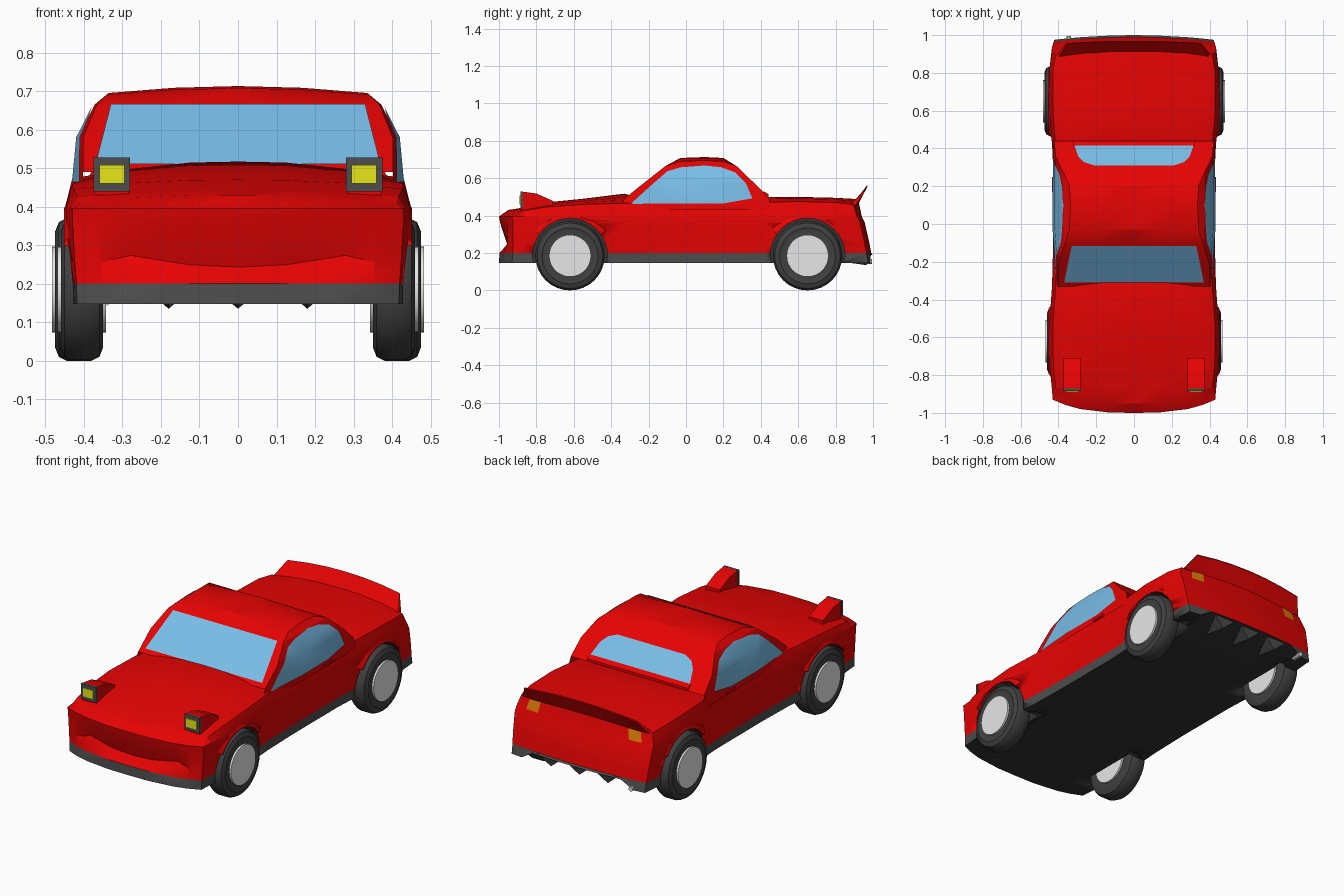
import bpy, bmesh, math
from mathutils import Vector, Matrix

cube = bpy.data.objects.get("Cube")
if cube:
    bpy.data.objects.remove(cube)


def material(name, *rgb):
    m = bpy.data.materials.new(name)
    m.use_nodes = True
    m.diffuse_color = (*rgb, 1)
    m.node_tree.nodes["Principled BSDF"].inputs["Base Color"].default_value = (*rgb, 1)
    return m


RED = material("red_paint", .80, .001, .001)
GLASS = material("blue_glass", .19, .51, .80)
TRIM = material("grey_trim", .075, .075, .075)
TYRE = material("tyre_rubber", .052, .052, .052)
UNDER = material("underbody_black", .032, .032, .032)
SILVER = material("silver_wheel", .80, .80, .80)
YELLOW = material("yellow_lens", .80, .80, .01)
ORANGE = material("orange_lamp", .75, .21, .002)


def finish(bm, name, mats, angle=22, recalc=True):
    bmesh.ops.remove_doubles(bm, verts=bm.verts[:], dist=.0005)
    if recalc:
        bmesh.ops.recalc_face_normals(bm, faces=bm.faces[:])
    me = bpy.data.meshes.new(name)
    bm.to_mesh(me)
    bm.free()
    for m in mats:
        me.materials.append(m)
    ob = bpy.data.objects.new(name, me)
    bpy.context.scene.collection.objects.link(ob)
    bpy.ops.object.select_all(action='DESELECT')
    ob.select_set(True)
    bpy.context.view_layer.objects.active = ob
    bpy.ops.object.shade_smooth_by_angle(angle=math.radians(angle))
    return ob


def face(bm, pts, index=0):
    f = bm.faces.new([bm.verts.new(p) for p in pts])
    f.material_index = index
    return f


def prism(name, profile, x0, x1, mat):
    """Side profile of (y, z) points pulled across from x0 to x1."""
    bm = bmesh.new()
    f = face(bm, [(x0, y, z) for y, z in profile])
    for v in bmesh.ops.extrude_face_region(bm, geom=[f])["geom"]:
        if isinstance(v, bmesh.types.BMVert):
            v.co.x = x1
    return finish(bm, name, [mat])


def box(name, x0, x1, y0, y1, z0, z1, mat):
    return prism(name, [(y0, z0), (y1, z0), (y1, z1), (y0, z1)], x0, x1, mat)


def plate(name, pts, mat, outward, lift=.004):
    """Thin flat panel facing the given direction."""
    bm = bmesh.new()
    f = face(bm, pts)
    f.normal_update()
    if f.normal.dot(Vector(outward)) < 0:
        f.normal_flip()
    n = f.normal.copy()
    for v in f.verts:
        v.co += n * lift
    return finish(bm, name, [mat], recalc=False)


# Body shell: a box grid shaped by stations (y, half width, edge z, centre z)
STATIONS = [(-.94, .43, .41, .43), (-.87, .435, .425, .443), (-.75, .447, .445, .47),
            (-.55, .45, .46, .49), (-.33, .434, .465, .517), (-.1, .428, .455, .46),
            (.3, .428, .455, .46), (.42, .434, .47, .50), (.6, .45, .475, .50),
            (.8, .45, .47, .495), (.92, .435, .46, .488)]
COLS = [-1, -.84, -.66, -.3, 0, .3, .66, .84, 1]
LEVELS = [.147, .2, .255, .365, .395]
WIDTH = [.972, .975, .985, 1, 1, .955]
NOSE = [-1, -.997, -.995, -.995, -1, -.95]
TAIL = [1, .99, .98, .955, .94, .92]
LAST = len(STATIONS) - 1


def pos(u, j, k):
    y, w, edge, mid = STATIONS[j]
    z = LEVELS[k] if k < 5 else mid + (edge - mid) * abs(u) ** 2.5
    if j == 0:
        y = NOSE[k] + .07 * abs(u) ** 3
        if k == 2 and abs(u) < .7:
            y += .04                       # curved air intake recess
            z = .243 + .07 * u * u
    elif j == LAST:
        y = TAIL[k] - .025 * u * u
        if k == 0 and abs(u) < .7:
            z = .192                       # raised tail edge
    return Vector((u * w * WIDTH[k], y, z))


bm = bmesh.new()
for a, b in zip(COLS, COLS[1:]):
    for j in range(LAST):
        for k, idx in ((0, 2), (5, 0)):
            face(bm, [pos(a, j, k), pos(b, j, k), pos(b, j + 1, k), pos(a, j + 1, k)], idx)
    for k in range(5):
        for j in (0, LAST):
            face(bm, [pos(a, j, k), pos(b, j, k), pos(b, j, k + 1), pos(a, j, k + 1)], int(k == 0))
for k in range(5):
    for j in range(LAST):
        for u in (-1, 1):
            face(bm, [pos(u, j, k), pos(u, j + 1, k), pos(u, j + 1, k + 1), pos(u, j, k + 1)], int(k == 0))
body = finish(bm, "body_shell", [RED, TRIM, UNDER])

# Wheel wells cut into the body
AXLES = {"front": (-.62, .405), "rear": (.65, .42)}
WHEEL_Z = .185
for s in (-1, 1):
    for y, x in AXLES.values():
        bm = bmesh.new()
        bmesh.ops.create_cone(bm, cap_ends=True, segments=32, radius1=.2, radius2=.2, depth=.3,
                              matrix=Matrix.Translation((s * .47, y, WHEEL_Z)) @ Matrix.Rotation(math.pi / 2, 4, 'Y'))
        for f in bm.faces:
            f.material_index = 2
        cutter = finish(bm, "well_cutter", [RED, TRIM, UNDER])
        cutter.hide_render = True
        mod = body.modifiers.new("well", 'BOOLEAN')
        mod.operation, mod.solver, mod.object = 'DIFFERENCE', 'EXACT', cutter
        bpy.context.view_layer.objects.active = body
        bpy.ops.object.modifier_apply(modifier=mod.name)
        bpy.data.objects.remove(cutter)

# Cabin: side panels leaning in with height and towards the nose, joined by a roof strip
LEAN = [(.40, .432), (.58, .415), (.665, .372), (.70, .33)]
ROOF = [(-.33, .49), (-.218, .58), (-.11, .665), (-.03, .69), (.1, .695), (.2, .69),
        (.27, .665), (.358, .58), (.44, .50)]
BEND_Y = ROOF[3][0]


def lean(y, z):
    taper = 1 - .17 * max(0, BEND_Y - y)
    for (z0, x0), (z1, x1) in zip(LEAN, LEAN[1:]):
        if z <= z1:
            return taper * (x0 + (x1 - x0) * (z - z0) / (z1 - z0))


def side_panel(bm, outline, s, lift=0):
    part = bmesh.new()
    face(part, [(0, y, z) for y, z in outline])
    cuts = [((0, 0, z), (0, 0, 1)) for z, _ in LEAN[1:3]] + [((0, BEND_Y, 0), (0, 1, 0))]
    for co, no in cuts:
        bmesh.ops.bisect_plane(part, geom=part.verts[:] + part.edges[:] + part.faces[:],
                               plane_co=co, plane_no=no)
    for f in part.faces:
        new = face(bm, [(s * (lean(v.co.y, v.co.z) + lift), v.co.y, v.co.z) for v in f.verts])
        new.normal_update()
        if new.normal.x * s < 0:
            new.normal_flip()
    part.free()


bm = bmesh.new()
for s in (-1, 1):
    side_panel(bm, ROOF + [(.46, .43), (-.36, .43)], s)


def roof(u, y, z):
    return (u * lean(y, z), y, z + (.018 * (1 - u * u) if z > .67 else 0))


for p, q in zip(ROOF, ROOF[1:]):
    for u in (-1, -.5, 0, .5):
        face(bm, [roof(u, *p), roof(u + .5, *p), roof(u + .5, *q), roof(u, *q)])
finish(bm, "cabin", [RED])

# Glass
WINDOW = [(-.295, .463), (-.2, .55), (-.1, .637), (-.03, .658), (.1, .668), (.19, .658),
          (.265, .63), (.32, .575), (.355, .492), (.2, .465)]
for s, tag in ((1, "left"), (-1, "right")):
    bm = bmesh.new()
    side_panel(bm, WINDOW, s, .005)
    finish(bm, tag + "_side_window", [GLASS], recalc=False)
plate("windscreen", [(-.37, -.308, .507), (.37, -.308, .507), (.33, -.113, .663), (-.33, -.113, .663)],
      GLASS, (0, -1, 1))
half = [(.315, .412), (.295, .355), (.265, .325), (.215, .308)]
rim = half + [(-x, y) for x, y in reversed(half)]
plate("rear_window", [(x, y, .665 - (y - .27) * .97) for x, y in rim], GLASS, (0, 1, 1))
prism("rear_window_ledge", [(.40, .50), (.44, .50), (.44, .515), (.415, .53)], -.32, .32, RED)

# Tail spoiler: arched wedge, narrower along its top edge
SPOILER = [(.89, .455, .40, 0), (.968, .562, .355, .025), (.97, .556, .355, .025), (.918, .455, .40, 0)]
bm = bmesh.new()


def lip(u, y, z, half_width, drop):
    return (u * half_width, y - .012 * u * u, z - drop * u * u)


for p, q in zip(SPOILER, SPOILER[1:] + SPOILER[:1]):
    for i in range(-3, 3):
        u, v = i / 3, (i + 1) / 3
        face(bm, [lip(u, *p), lip(v, *p), lip(v, *q), lip(u, *q)])
for u in (-1, 1):
    face(bm, [lip(u, *p) for p in SPOILER])
finish(bm, "spoiler", [RED])

# Diffuser fins under the tail
for x in (-.18, 0, .18):
    bm = bmesh.new()
    top = [(x - .075, .985, .198), (x + .075, .985, .198), (x, .82, .155)]
    for pts in [top] + [[top[i], top[i - 1], (x, .965, .135)] for i in range(3)]:
        face(bm, pts)
    finish(bm, "diffuser_fin", [TRIM])

# Exhaust pipe
bm = bmesh.new()
bmesh.ops.create_cone(bm, cap_ends=True, segments=10, radius1=.013, radius2=.013, depth=.06,
                      matrix=Matrix.Translation((-.345, .965, .155)) @ Matrix.Rotation(math.pi / 2, 4, 'X'))
finish(bm, "exhaust_pipe", [SILVER])


def lathe(name, profile, centre, mat, steps=32):
    """Spin (x offset, radius) points about the axle."""
    bm = bmesh.new()
    vs = [bm.verts.new((x, 0, r)) for x, r in profile]
    es = [bm.edges.new(p) for p in zip(vs, vs[1:])]
    bmesh.ops.spin(bm, geom=vs + es, cent=(0, 0, 0), axis=(1, 0, 0), angle=math.tau, steps=steps)
    bmesh.ops.translate(bm, verts=bm.verts[:], vec=centre)
    return finish(bm, name, [mat], 35)


TYRE_PROFILE = [(-.052, .11), (-.055, .15), (-.045, .175), (-.025, .185), (.025, .185),
                (.045, .175), (.055, .15), (.05, .135), (.052, .11)]
HUB_PROFILE = [(-.063, 0), (-.063, .112), (.063, .112), (.063, 0)]
FLARE = [(.41, .2), (.452, .2), (.452, .21), (.435, .24), (.41, .24)]

for s, tag in ((1, "left"), (-1, "right")):
    # Wheels with fender flares
    for end, (y, x) in AXLES.items():
        at = (s * x, y, WHEEL_Z)
        lathe(f"{end}_{tag}_tyre", [(s * dx, r) for dx, r in TYRE_PROFILE], at, TYRE)
        lathe(f"{end}_{tag}_hub", HUB_PROFILE, at, SILVER)
        bm = bmesh.new()
        for i in range(10):
            a, b = [math.radians(35 + 11 * n) for n in (i, i + 1)]
            for (x0, r0), (x1, r1) in zip(FLARE, FLARE[1:] + FLARE[:1]):
                face(bm, [(s * px, y + r * math.cos(t), WHEEL_Z + r * math.sin(t))
                          for px, r, t in ((x0, r0, a), (x1, r1, a), (x1, r1, b), (x0, r0, b))])
        finish(bm, f"{end}_{tag}_flare", [RED])

    # Raised headlamps
    prism(tag + "_headlamp_pod", [(-.875, .43), (-.875, .528), (-.8, .518), (-.71, .478), (-.71, .44)],
          s * .283, s * .372, RED)
    box(tag + "_headlamp_frame", s * .28, s * .375, -.885, -.872, .44, .528, TRIM)
    box(tag + "_headlamp_lens", s * .295, s * .36, -.89, -.88, .46, .508, YELLOW)

    # Tail lamps, door handles
    low, high = [[pos(s * u, LAST, k) for u in (.66, .84)] for k in (4, 5)]
    quad = [low[i].lerp(high[i], t) for i, t in ((0, .05), (1, .05), (1, .75), (0, .75))]
    plate(tag + "_tail_lamp", quad, ORANGE, (0, 1, 0))
    box(tag + "_door_handle", s * .42, s * .433, .17, .25, .437, .45, RED)
